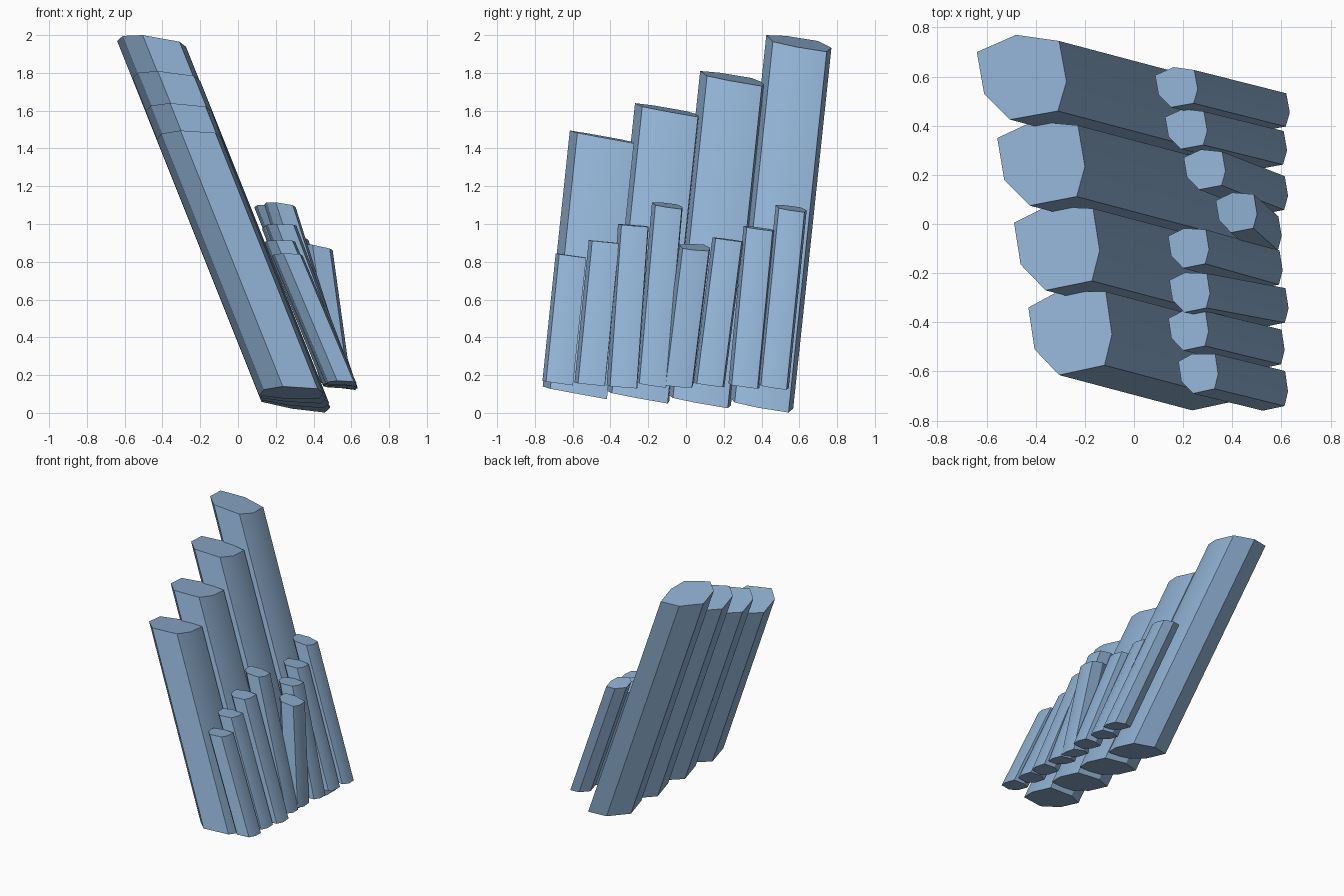
import bpy, bmesh, math

if "Cube" in bpy.data.objects:
    bpy.data.objects.remove(bpy.data.objects["Cube"])

blue = bpy.data.materials.new("steel_blue")
blue.diffuse_color = (0.28, 0.44, 0.65, 1)
blue.use_nodes = True
blue.node_tree.nodes["Principled BSDF"].inputs["Base Color"].default_value = blue.diffuse_color

# Seven-sided cap outlines relative to the front corner (back column, front column)
CAP_BACK = [(0, 0), (.195, .035), (.23, .155), (.20, .32), (.025, .345), (-.135, .275), (-.105, .105)]
CAP_FRONT = [(0, 0), (.185, .04), (.215, .165), (.19, .34), (-.005, .34), (-.125, .275), (-.10, .105)]


def column(name, top, drop, tilt, t, scale=1.0):
    """Slanted prism: top = front corner of cap, drop = vector to the foot, tilt = cap slope in x and y."""
    bm = bmesh.new()
    upper, lower = [], []
    for (ax, ay), (bx, by) in zip(CAP_BACK, CAP_FRONT):
        x = (ax + (bx - ax) * t) * scale
        y = (ay + (by - ay) * t) * scale
        p = (top[0] + x, top[1] + y, top[2] + tilt[0] * x + tilt[1] * y)
        upper.append(bm.verts.new(p))
        lower.append(bm.verts.new([p[i] + drop[i] for i in range(3)]))
    bm.faces.new(upper)
    bm.faces.new(lower[::-1])
    n = len(upper)
    for i in range(n):
        j = (i + 1) % n
        bm.faces.new((lower[i], lower[j], upper[j], upper[i]))
    bmesh.ops.recalc_face_normals(bm, faces=bm.faces)
    mesh = bpy.data.meshes.new(name)
    bm.to_mesh(mesh)
    bm.free()
    mesh.materials.append(blue)
    obj = bpy.data.objects.new(name, mesh)
    bpy.context.collection.objects.link(obj)
    bpy.ops.object.select_all(action='DESELECT')
    obj.select_set(True)
    bpy.context.view_layer.objects.active = obj
    bpy.ops.object.shade_smooth_by_angle(angle=math.radians(30))


# Four tall columns, stepping down toward the front: cap corner, height, slope in x
tall = [((-.505, .425, 2.0), 1.91, -.145),
        ((-.425, .075, 1.81), 1.705, -.10),
        ((-.36, -.27, 1.64), 1.517, -.06),
        ((-.305, -.615, 1.495), 1.355, -.025)]
for i, (top, h, slope) in enumerate(tall):
    column(f"tall_column_{i + 1}", top, (.40 * h, -.106 * h, -h), (slope, -.185), i / 3)

# Eight short columns in a row beside them: cap corner, foot vector, cap slope
short = [((.15, .475, 1.10), (.375, -.095, -.94), (-.145, -.16)),
         ((.19, .305, .99), (.325, -.08, -.835), (-.06, -.14)),
         ((.265, .14, .93), (.255, -.10, -.77), (-.03, -.14)),
         ((.395, -.035, .89), (.10, -.09, -.725), (-.20, -.09)),
         ((.20, -.18, 1.115), (.30, -.085, -.945), (-.14, -.15)),
         ((.205, -.36, 1.0), (.32, -.06, -.855), (-.03, -.08)),
         ((.20, -.515, .915), (.31, -.075, -.755), (-.02, -.10)),
         ((.24, -.69, .845), (.285, -.07, -.675), (-.02, -.14))]
for i, (top, drop, tilt) in enumerate(short):
    column(f"short_column_{i + 1}", top, drop, tilt, i / 7, .475)
